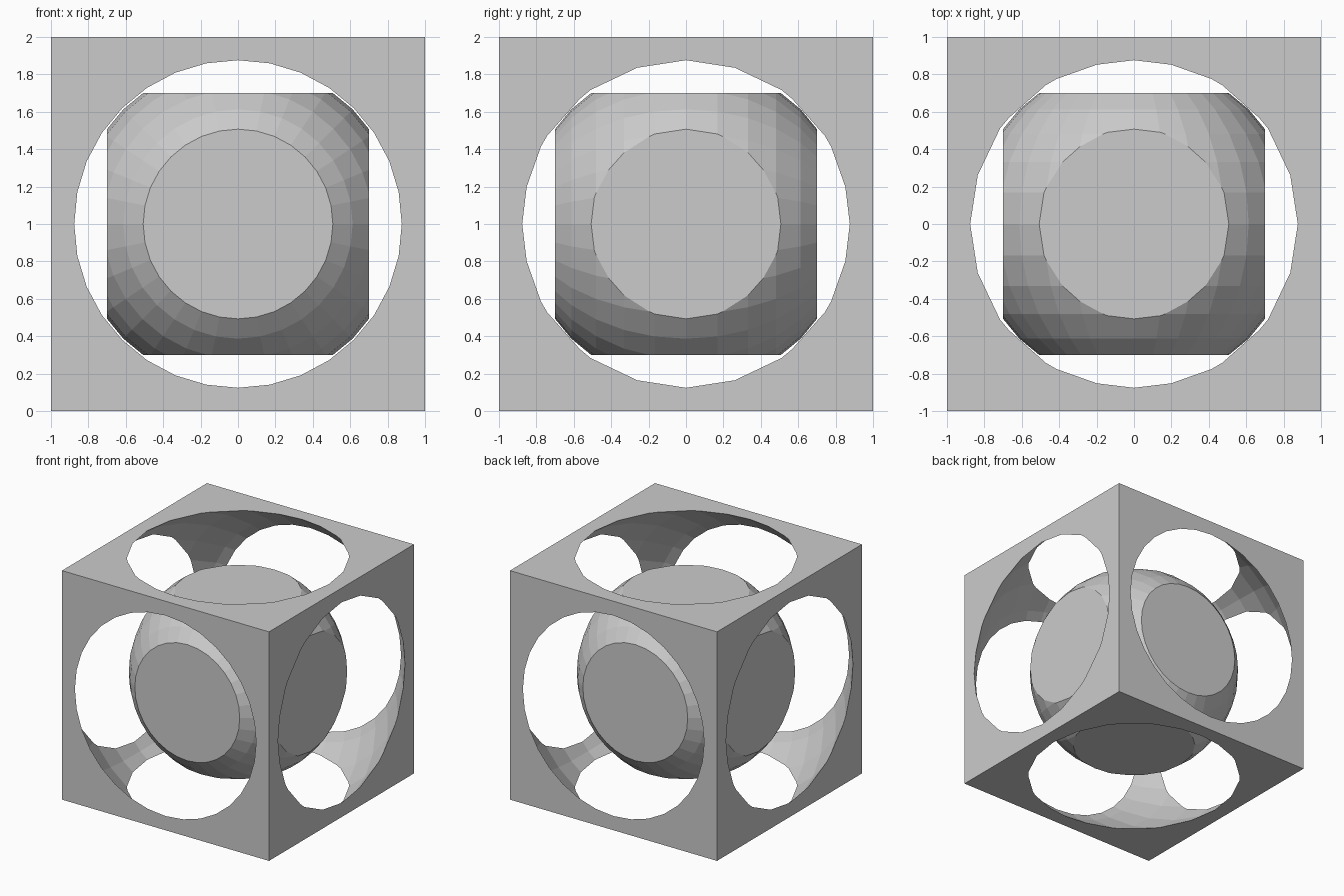
import bpy
from math import radians

if "Cube" in bpy.data.objects:
    bpy.data.objects.remove(bpy.data.objects["Cube"])

CENTRE = (0, 0, 1)


def cube(name, size):
    bpy.ops.mesh.primitive_cube_add(size=size, location=CENTRE)
    bpy.context.object.name = name
    return bpy.context.object


def sphere(name, radius):
    # low-poly sphere with its poles along y
    bpy.ops.mesh.primitive_uv_sphere_add(segments=32, ring_count=16, radius=radius,
                                         location=CENTRE, rotation=(radians(90), 0, 0))
    bpy.context.object.name = name
    return bpy.context.object


def combine(target, cutter, operation):
    mod = target.modifiers.new(operation.title(), 'BOOLEAN')
    mod.operation = operation
    mod.solver = 'EXACT'
    mod.object = cutter
    bpy.context.view_layer.objects.active = target
    bpy.ops.object.modifier_apply(modifier=mod.name)
    bpy.data.objects.remove(cutter)


# outer cube frame, hollowed by a sphere that breaks through all six faces
combine(cube("outer_frame", 2.0), sphere("hollow_cutter", 1.335), 'DIFFERENCE')

# loose inner ball, flattened on six sides
combine(sphere("inner_ball", 0.867), cube("flat_side_cutter", 1.4), 'INTERSECT')
